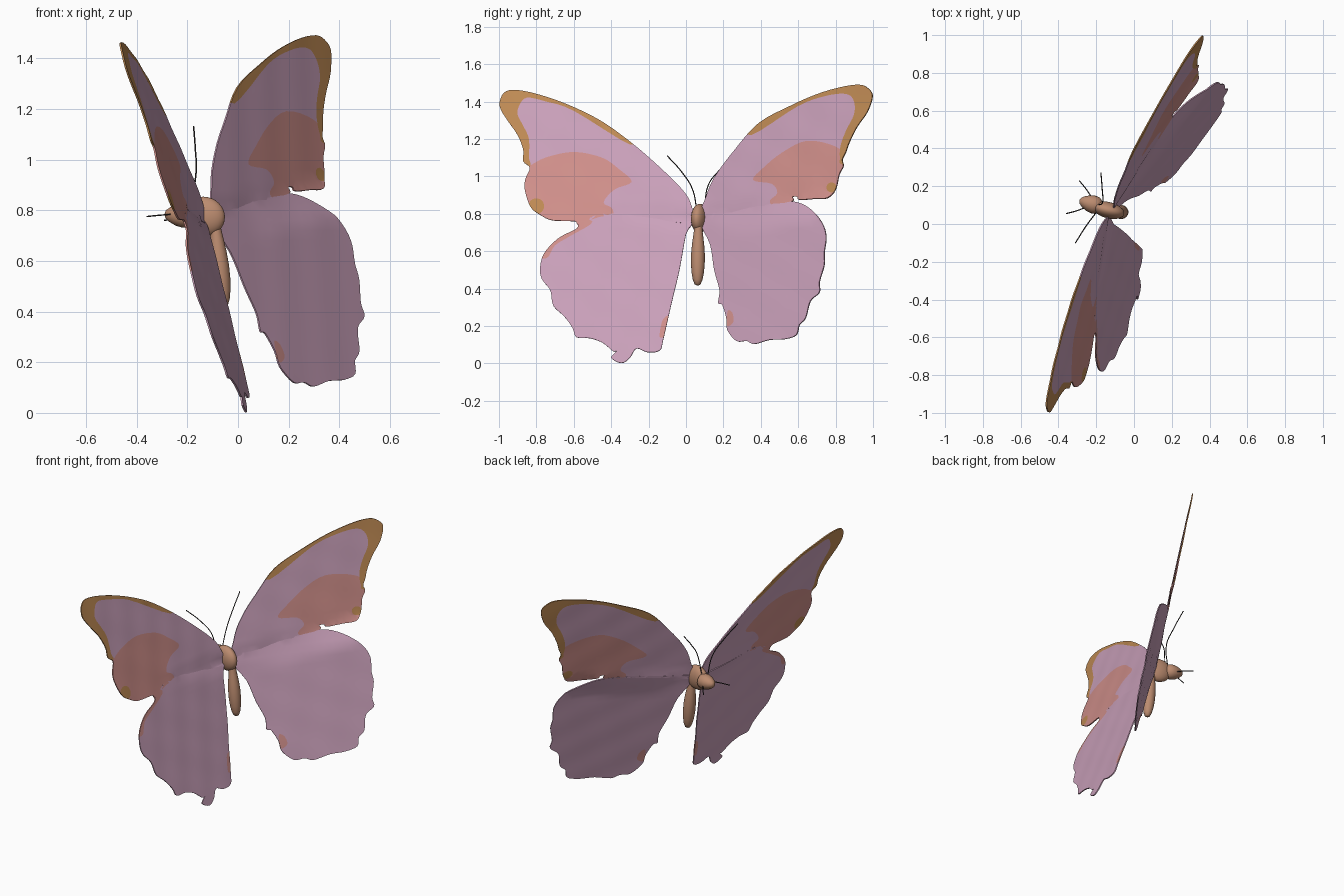
import bpy, math
from mathutils import Vector, Euler
from mathutils.geometry import delaunay_2d_cdt


def material(name, rgb):
    m = bpy.data.materials.new(name)
    m.diffuse_color = (*rgb, 1)
    return m


LILAC = material("lilac", (0.60, 0.36, 0.50))
PINK = material("salmon pink", (0.64, 0.28, 0.26))
OCHRE = material("ochre", (0.53, 0.26, 0.09))
TAN = material("body tan", (0.50, 0.26, 0.16))
DARK = material("antenna dark", (0.035, 0.03, 0.03))


def smooth(ob, angle=40):
    bpy.ops.object.select_all(action='DESELECT')
    ob.select_set(True)
    bpy.context.view_layer.objects.active = ob
    bpy.ops.object.shade_smooth_by_angle(angle=math.radians(angle))


def spline(pts, n=4):
    """Closed Catmull-Rom loop through 2D points."""
    p = [Vector(q) for q in pts]
    out = []
    for i in range(len(p)):
        a, b, c, d = (p[(i + k) % len(p)] for k in (-1, 0, 1, 2))
        for j in range(n):
            t = j / n
            out.append(0.5 * (2 * b + (c - a) * t + (2 * a - 5 * b + 4 * c - d) * t * t
                              + (3 * b - a - 3 * c + d) * t ** 3))
    return out


def inside(p, poly):
    hit = False
    for a, b in zip(poly, poly[1:] + poly[:1]):
        if (a.y > p.y) != (b.y > p.y) and p.x < (b.x - a.x) * (p.y - a.y) / (b.y - a.y) + a.x:
            hit = not hit
    return hit


def disc(y, z, r):
    return [(y + r * math.cos(k * math.pi / 4), z + r * math.sin(k * math.pi / 4)) for k in range(8)]


def wing_x(y, z):
    """Depth of the tilted wing sheets, with a crease between fore and hind wing."""
    if y < 0.05:
        x = 0.083 - 0.28 * z + 0.145 * y
        crease = 0.77 - 0.08 * y
    else:
        fore = 0.012 - 0.21 * z + 0.653 * y
        hind = 0.04 - 0.274 * z + 0.784 * y
        crease = 0.76 + 0.2 * y
        x = fore + (hind - fore) * min(1, max(0, (crease - z) / 0.12))
    fold = 0.014 * math.exp(-((z - crease) / 0.025) ** 2) * max(0, 1 - abs(y) / 0.55)
    return x - fold + 0.002 * math.sin(23 * y + 9 * z) * math.sin(17 * z - 8 * y)


def wing(name, outline, regions):
    """Thin sheet cut along its colour regions; later regions win."""
    edge = spline(outline)
    zones = [(spline(pts), slot) for pts, slot in regions]
    verts, edges = [], []
    for loop in [edge] + [z for z, _ in zones]:
        s, n = len(verts), len(loop)
        verts += loop
        edges += [(s + i, s + (i + 1) % n) for i in range(n)]
    for i in range(-25, 26):
        for j in range(0, 38):
            g = Vector((i * 0.04 + 0.02 * (j % 2), j * 0.04))
            if inside(g, edge):
                verts.append(g)
    vs, _, fs, *_ = delaunay_2d_cdt(verts, edges, [], 0, 1e-4)
    faces, slots = [], []
    for f in fs:
        c = sum((vs[i] for i in f), Vector((0, 0))) / len(f)
        if inside(c, edge):
            faces.append(list(f))
            slots.append(next((s for z, s in reversed(zones) if inside(c, z)), 0))
    used = sorted({i for f in faces for i in f})
    idx = {v: k for k, v in enumerate(used)}
    me = bpy.data.meshes.new(name)
    me.from_pydata([(wing_x(*vs[i]), vs[i].x, vs[i].y) for i in used], [],
                   [[idx[i] for i in f] for f in faces])
    for m in (LILAC, PINK, OCHRE):
        me.materials.append(m)
    me.polygons.foreach_set("material_index", slots)
    ob = bpy.data.objects.new(name, me)
    bpy.context.collection.objects.link(ob)
    mod = ob.modifiers.new("thickness", 'SOLIDIFY')
    mod.thickness, mod.offset = 0.007, 0
    bpy.context.view_layer.objects.active = ob
    ob.select_set(True)
    bpy.ops.object.modifier_apply(modifier=mod.name)
    smooth(ob)


# forewings: outline, then pink patch, ochre tip and ochre spot
wing("left_forewing",
     [(0.03, 0.84), (-0.02, 0.93), (-0.185, 1.09), (-0.33, 1.21), (-0.46, 1.30), (-0.6, 1.37),
      (-0.73, 1.42), (-0.86, 1.455), (-0.945, 1.46), (-0.985, 1.43), (-0.995, 1.37), (-0.955, 1.30),
      (-0.90, 1.22), (-0.87, 1.14), (-0.87, 1.08), (-0.835, 1.045), (-0.86, 0.98), (-0.86, 0.92),
      (-0.83, 0.835), (-0.78, 0.795), (-0.715, 0.765), (-0.595, 0.76), (-0.57, 0.745),
      (-0.42, 0.79), (-0.2, 0.775), (0.03, 0.75)],
     [([(-0.85, 1.05), (-0.75, 1.10), (-0.6, 1.13), (-0.45, 1.10), (-0.36, 1.04), (-0.29, 0.97),
        (-0.38, 0.93), (-0.44, 0.86), (-0.39, 0.82), (-0.42, 0.72), (-0.7, 0.6), (-1, 0.7), (-1, 1)], 1),
      ([(-0.3, 1.17), (-0.6, 1.35), (-0.75, 1.40), (-0.85, 1.42), (-0.89, 1.38), (-0.9, 1.33),
        (-0.87, 1.27), (-0.84, 1.2), (-0.84, 1.1), (-0.85, 1.05), (-1.1, 1.05), (-1.1, 1.55),
        (-0.6, 1.5), (-0.3, 1.25)], 2),
      (disc(-0.80, 0.84, 0.042), 2)])
wing("right_forewing",
     [(0.08, 0.82), (0.1, 0.87), (0.15, 0.99), (0.26, 1.14), (0.39, 1.285), (0.555, 1.375),
      (0.69, 1.435), (0.82, 1.475), (0.93, 1.49), (0.98, 1.465), (0.997, 1.425), (0.97, 1.345),
      (0.915, 1.265), (0.875, 1.185), (0.855, 1.13), (0.837, 1.09), (0.842, 1.055), (0.82, 1.01),
      (0.80, 0.93), (0.757, 0.885), (0.687, 0.88), (0.607, 0.875), (0.596, 0.89), (0.57, 0.89),
      (0.565, 0.865), (0.42, 0.84), (0.25, 0.805), (0.08, 0.76)],
     [([(0.86, 1.10), (0.8, 1.16), (0.65, 1.19), (0.52, 1.13), (0.42, 1.05), (0.36, 0.98),
        (0.46, 0.96), (0.49, 0.91), (0.45, 0.86), (0.55, 0.8), (0.9, 0.8), (0.95, 1.0)], 1),
      ([(0.35, 1.22), (0.6, 1.375), (0.75, 1.43), (0.86, 1.44), (0.9, 1.40), (0.9, 1.33),
        (0.86, 1.25), (0.83, 1.17), (0.825, 1.10), (0.85, 1.06), (1.1, 1.05), (1.1, 1.6),
        (0.6, 1.55), (0.35, 1.32)], 2),
      (disc(0.78, 0.94, 0.027), 2)])

# hindwings with scalloped margins
wing("left_hindwing",
     [(0.03, 0.77), (-0.2, 0.785), (-0.42, 0.805), (-0.565, 0.755), (-0.585, 0.72), (-0.68, 0.67),
      (-0.757, 0.59), (-0.78, 0.51), (-0.77, 0.45), (-0.725, 0.39), (-0.71, 0.31), (-0.65, 0.25),
      (-0.607, 0.19), (-0.585, 0.14), (-0.515, 0.135), (-0.445, 0.11), (-0.39, 0.065), (-0.37, 0.065),
      (-0.40, 0.03), (-0.345, 0.002), (-0.30, 0.03), (-0.265, 0.08), (-0.205, 0.06), (-0.14, 0.07),
      (-0.12, 0.135), (-0.08, 0.31), (-0.035, 0.5), (0.0, 0.69)],
     [([(-0.5, 0.76), (-0.62, 0.68), (-0.7, 0.63), (-0.75, 0.56), (-0.85, 0.6), (-0.7, 0.78)], 1),
      ([(-0.125, 0.23), (-0.09, 0.25), (-0.1, 0.16), (-0.14, 0.14)], 1)])
wing("right_hindwing",
     [(0.08, 0.775), (0.25, 0.815), (0.42, 0.85), (0.57, 0.865), (0.66, 0.83), (0.725, 0.757),
      (0.75, 0.68), (0.74, 0.59), (0.74, 0.527), (0.714, 0.436), (0.714, 0.38), (0.666, 0.334),
      (0.64, 0.243), (0.607, 0.206), (0.59, 0.152), (0.527, 0.13), (0.447, 0.126), (0.366, 0.104),
      (0.324, 0.12), (0.27, 0.12), (0.222, 0.18), (0.217, 0.243), (0.195, 0.313), (0.174, 0.323),
      (0.18, 0.393), (0.152, 0.5), (0.131, 0.634)],
     [([(0.225, 0.28), (0.25, 0.27), (0.255, 0.22), (0.22, 0.2)], 1)])


# body: tapered ellipsoids along an axis
def blob(name, top, bottom, radii, flat=1.0):
    """Round lathe from top to bottom; radii are spaced evenly along the axis."""
    a, b = Vector(top), Vector(bottom)
    rot = (b - a).to_track_quat('Z', 'Y')
    seg, n = 20, len(radii)
    pts = [a]
    for i, r in enumerate(radii):
        t = (1 - math.cos(math.pi * (i + 1) / (n + 1))) / 2
        for k in range(seg):
            u = 2 * math.pi * k / seg
            pts.append(a.lerp(b, t) + rot @ Vector((r * math.cos(u), r * flat * math.sin(u), 0)))
    pts.append(b)
    faces = [(0, 1 + (k + 1) % seg, 1 + k) for k in range(seg)]
    for i in range(n - 1):
        s = 1 + i * seg
        faces += [(s + k, s + (k + 1) % seg, s + seg + (k + 1) % seg, s + seg + k) for k in range(seg)]
    s = 1 + (n - 1) * seg
    faces += [(s + k, s + (k + 1) % seg, len(pts) - 1) for k in range(seg)]
    me = bpy.data.meshes.new(name)
    me.from_pydata(pts, [], faces)
    me.materials.append(TAN)
    ob = bpy.data.objects.new(name, me)
    bpy.context.collection.objects.link(ob)
    smooth(ob, 60)


bpy.ops.mesh.primitive_uv_sphere_add(segments=28, ring_count=16, radius=1, location=(-0.135, 0.073, 0.775),
                                     rotation=Euler((0, 0.2, -0.25)))
thorax = bpy.context.object
thorax.name = "thorax"
thorax.scale = (0.086, 0.043, 0.078)
thorax.data.materials.append(TAN)
smooth(thorax, 60)
blob("head", (-0.17, 0.09, 0.775), (-0.29, 0.125, 0.785), [0.03, 0.045, 0.048, 0.042, 0.03, 0.016])
blob("abdomen", (-0.09, 0.066, 0.75), (-0.055, 0.062, 0.415),
     [0.02, 0.022, 0.027, 0.033, 0.037, 0.037, 0.033, 0.026, 0.016])


# antennae and mouthparts
def feeler(name, pts, r=0.003):
    cu = bpy.data.curves.new(name, 'CURVE')
    cu.dimensions = '3D'
    cu.bevel_depth, cu.bevel_resolution, cu.use_fill_caps = r, 1, True
    sp = cu.splines.new('BEZIER')
    sp.bezier_points.add(len(pts) - 1)
    for bp, p in zip(sp.bezier_points, pts):
        bp.co = p
        bp.handle_left_type = bp.handle_right_type = 'AUTO'
    cu.materials.append(DARK)
    bpy.context.collection.objects.link(bpy.data.objects.new(name, cu))


feeler("left_antenna", [(-0.2, 0.06, 0.80), (-0.22, 0.035, 0.93), (-0.26, -0.02, 1.02), (-0.31, -0.1, 1.11)])
feeler("right_antenna", [(-0.19, 0.1, 0.80), (-0.165, 0.12, 0.955), (-0.168, 0.18, 1.035), (-0.175, 0.27, 1.13)])
feeler("left_palp", [(-0.25, 0.09, 0.785), (-0.31, 0.068, 0.78), (-0.36, 0.055, 0.775)])
feeler("right_palp", [(-0.21, 0.12, 0.77), (-0.25, 0.18, 0.765), (-0.29, 0.23, 0.76)])
